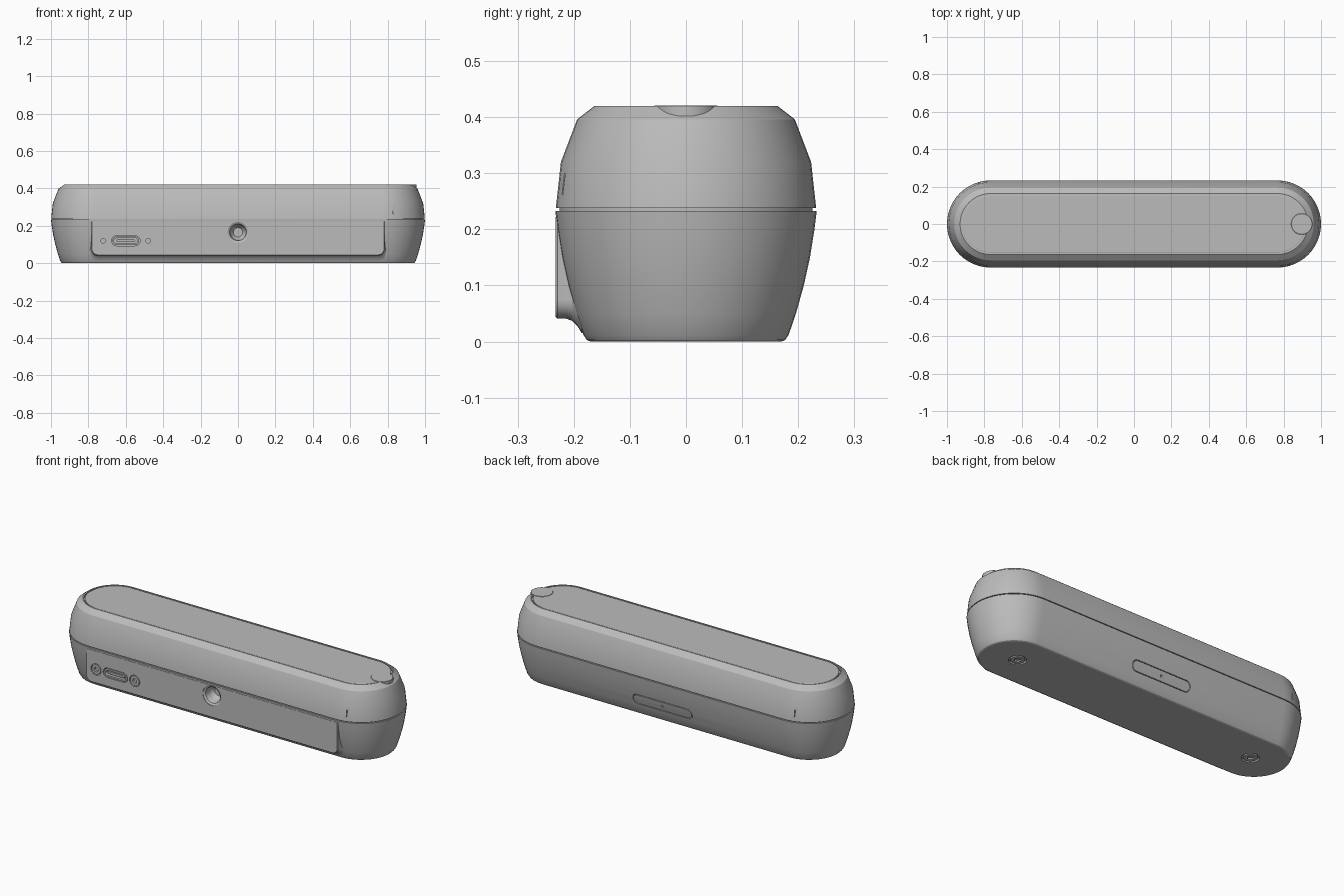
import bpy, bmesh
from math import pi, cos, sin, radians

if "Cube" in bpy.data.objects:
    bpy.data.objects.remove(bpy.data.objects["Cube"], do_unlink=True)

# Single plastic colour
grey = bpy.data.materials.new("Grey Plastic")
grey.use_nodes = True
grey.diffuse_color = (0.5, 0.5, 0.5, 1)
grey.node_tree.nodes["Principled BSDF"].inputs["Base Color"].default_value = (0.5, 0.5, 0.5, 1)


def loft(name, rings, tube=False):
    """Skin equal-length rings; tube joins the last ring to the first, otherwise ends are capped."""
    bm = bmesh.new()
    loops = [[bm.verts.new(p) for p in ring] for ring in rings]
    n = len(loops[0])
    pairs = list(zip(loops, loops[1:]))
    if tube:
        pairs.append((loops[-1], loops[0]))
    else:
        bm.faces.new(loops[0])
        bm.faces.new(loops[-1])
    for a, b in pairs:
        for i in range(n):
            j = (i + 1) % n
            bm.faces.new((a[i], a[j], b[j], b[i]))
    bmesh.ops.remove_doubles(bm, verts=bm.verts, dist=1e-5)
    bmesh.ops.recalc_face_normals(bm, faces=bm.faces)
    mesh = bpy.data.meshes.new(name)
    bm.to_mesh(mesh)
    bm.free()
    mesh.materials.append(grey)
    obj = bpy.data.objects.new(name, mesh)
    bpy.context.collection.objects.link(obj)
    return obj


def pill(name, x, v, half, steps, axis="Z", seg=10, tube=False):
    """Stadium (or disc when half is 0) swept along an axis through (radius, depth) steps."""
    rings = []
    for r, d in steps:
        ring = []
        for side in (1, -1):
            for i in range(seg + 1):
                t = -pi / 2 + pi * i / seg
                px, pv = x + side * (half + r * cos(t)), v + side * r * sin(t)
                ring.append((px, pv, d) if axis == "Z" else (px, d, pv))
        rings.append(ring)
    return loft(name, rings, tube)


def groove(x, v, half, r, width, d0, d1, axis):
    steps = [(r, d0), (r, d1), (r - width, d1), (r - width, d0)]
    return pill("groove_cutter", x, v, half, steps, axis, tube=True)


def cut(cutter, *targets):
    for obj in targets:
        mod = obj.modifiers.new("cut", "BOOLEAN")
        mod.operation = "DIFFERENCE"
        mod.solver = "EXACT"
        mod.object = cutter
        bpy.context.view_layer.objects.active = obj
        bpy.ops.object.modifier_apply(modifier=mod.name)
    bpy.data.objects.remove(cutter, do_unlink=True)


def smooth(angle, *objs):
    bpy.ops.object.select_all(action="DESELECT")
    for obj in objs:
        obj.select_set(True)
    bpy.context.view_layer.objects.active = objs[0]
    bpy.ops.object.shade_smooth_by_angle(angle=radians(angle))


# Main shells, split by a narrow seam
STRAIGHT = 0.767
lower = pill("lower_shell", 0, 0, STRAIGHT, [
    (0.170, 0), (0.177, 0.003), (0.183, 0.012), (0.196, 0.05), (0.210, 0.10),
    (0.221, 0.15), (0.229, 0.20), (0.233, 0.233), (0.225, 0.233), (0.225, 0.236)], seg=24)
upper = pill("upper_shell", 0, 0, STRAIGHT, [
    (0.225, 0.235), (0.225, 0.238), (0.232, 0.238), (0.223, 0.32), (0.194, 0.396),
    (0.163, 0.42), (0.157, 0.42), (0.157, 0.412)], seg=24)
panel = pill("top_panel", 0, 0, STRAIGHT, [(0.152, 0.405), (0.152, 0.418), (0.150, 0.419)], seg=24)
tab = pill("top_end_tab", 0.897, 0, 0, [(0.057, 0.402), (0.057, 0.4195), (0.055, 0.421)], seg=16)

# Front plate: rounded lower corners flaring back into the shell
rings = []
for off, y in [(0, -0.233), (0.004, -0.229), (0.004, -0.214), (0.008, -0.203),
               (0.018, -0.193), (0.030, -0.186), (0.030, -0.15)]:
    r, w, low = 0.03 + off, 0.78 + off, 0.045 - off
    ring = [(w, y, 0.222), (-w, y, 0.222)]
    for cx, start in ((-w + r, pi), (w - r, 1.5 * pi)):
        for i in range(9):
            t = start + pi / 2 * i / 8
            ring.append((cx + r * cos(t), y, low + r + r * sin(t)))
    rings.append(ring)
plate = loft("front_plate", rings)

# Round socket in the front plate
cut(pill("socket_cutter", 0, 0.165, 0, [
    (0.056, -0.25), (0.056, -0.230), (0.045, -0.224), (0.038, -0.19), (0.025, -0.17)],
    "Y", 16), plate, lower)

# Charging port with rim and tongue
PX, PZ = -0.60, 0.12
cut(pill("port_cutter", PX, PZ, 0.049, [(0.027, -0.25), (0.027, -0.215)], "Y"), plate, lower)
rim = pill("port_rim", PX, PZ, 0.049, [
    (0.023, -0.21), (0.023, -0.232), (0.014, -0.232), (0.014, -0.21)], "Y", tube=True)
tongue = pill("port_tongue", PX, PZ, 0.045, [(0.006, -0.205), (0.006, -0.228)], "Y")

# Small screws on both sides of the port
screws = []
for x in (-0.72, -0.48):
    cut(groove(x, PZ, 0, 0.032, 0.005, -0.25, -0.226, "Y"), plate)
    cut(pill("screw_cutter", x, PZ, 0, [(0.013, -0.25), (0.013, -0.222)], "Y"), plate)

# Button outline and pin hole on the back
cut(groove(0, 0.095, 0.155, 0.03, 0.004, 0.25, 0.195, "Y"), lower)
cut(pill("pin_cutter", 0, 0.095, 0, [(0.006, 0.25), (0.006, 0.195)], "Y"), lower)

# Screw recesses in the base
for x in (-0.745, 0.745):
    cut(groove(x, 0, 0, 0.045, 0.010, -0.02, 0.010, "Z"), lower)
    cut(pill("base_cutter", x, 0, 0, [(0.018, -0.02), (0.018, 0.008)], seg=3), lower)

# Short slits above the seam at opposite corners
for s in (1, -1):
    cutter = loft("slit_cutter", [
        [(s * 0.83 + dx, -s * y, z) for dx, y in ((-.002, 0.15), (.002, 0.15), (.002, 0.25), (-.002, 0.25))]
        for z in (0.262, 0.30)])
    # Keep the slit shallow by limiting it to the outer skin
    for vert in cutter.data.vertices:
        if abs(vert.co.y) < 0.2:
            vert.co.y = -s * 0.21
    cut(cutter, upper)

smooth(20, lower, upper, panel, tab, plate, rim, tongue)
